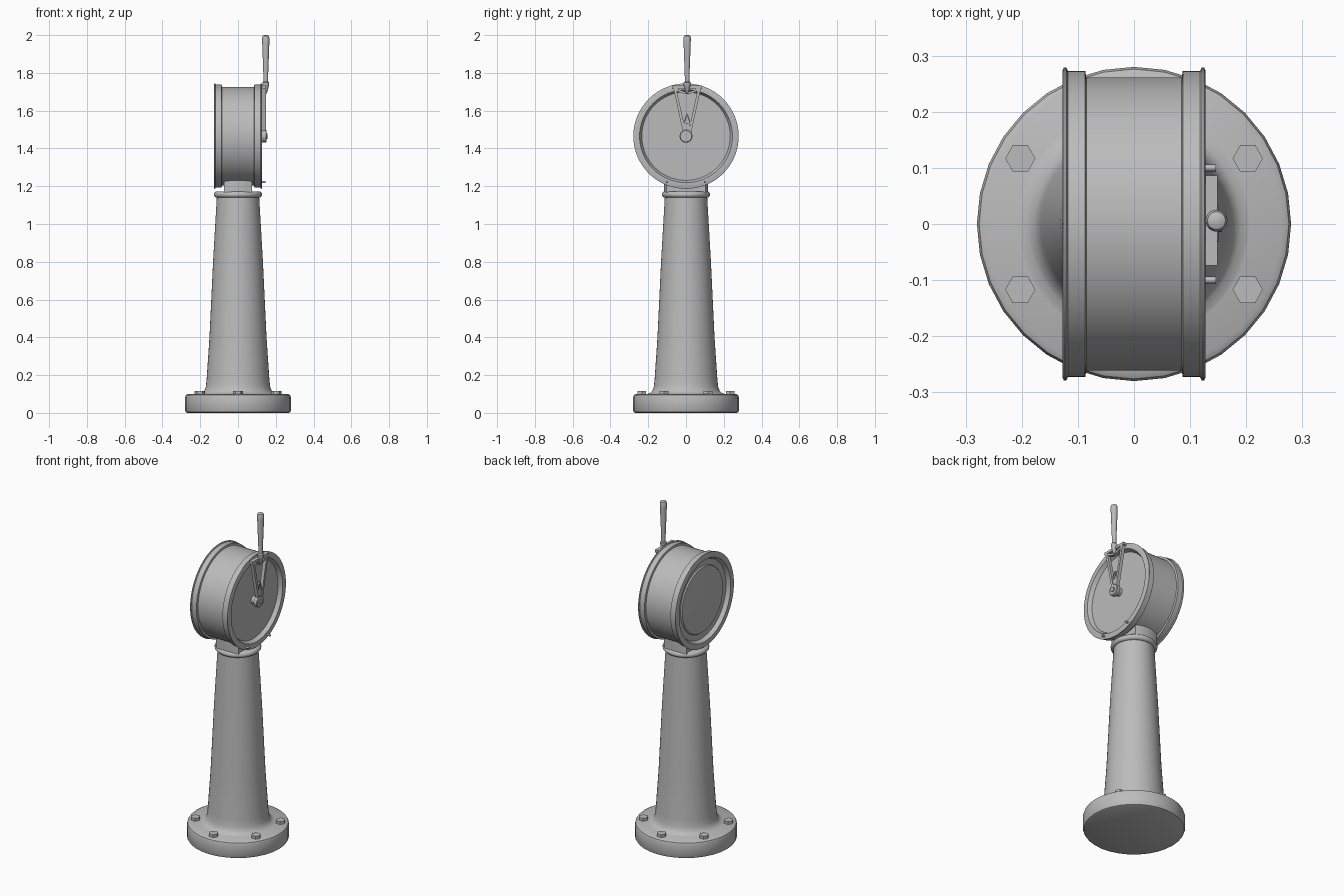
import bpy, bmesh
from math import pi, cos, sin, radians
from mathutils import Vector, Matrix

if "Cube" in bpy.data.objects:
    bpy.data.objects.remove(bpy.data.objects["Cube"])

grey = bpy.data.materials.new("painted grey")
grey.use_nodes = True
grey.diffuse_color = (0.5, 0.5, 0.5, 1)
grey.node_tree.nodes["Principled BSDF"].inputs["Base Color"].default_value = (0.5, 0.5, 0.5, 1)

TO_X = Matrix.Rotation(pi / 2, 4, 'Y')
DRUM_Z = 1.465
LEVER_X, LEVER_Y = 0.138, 0.006


def finish(name, bm, matrix=Matrix(), angle=35):
    bmesh.ops.remove_doubles(bm, verts=bm.verts, dist=1e-5)
    bmesh.ops.recalc_face_normals(bm, faces=bm.faces)
    bm.transform(matrix)
    mesh = bpy.data.meshes.new(name)
    bm.to_mesh(mesh)
    bm.free()
    mesh.materials.append(grey)
    obj = bpy.data.objects.new(name, mesh)
    bpy.context.collection.objects.link(obj)
    bpy.ops.object.select_all(action='DESELECT')
    obj.select_set(True)
    bpy.context.view_layer.objects.active = obj
    bpy.ops.object.shade_smooth_by_angle(angle=radians(angle))
    return obj


def lathe(name, profile, matrix=Matrix(), steps=32, angle=35):
    """Turn a list of (radius, height) points about the z axis."""
    bm = bmesh.new()
    verts = [bm.verts.new((r, 0, h)) for r, h in profile]
    edges = [bm.edges.new(pair) for pair in zip(verts, verts[1:])]
    bmesh.ops.spin(bm, geom=verts + edges, axis=(0, 0, 1), cent=(0, 0, 0),
                   angle=2 * pi, steps=steps, use_merge=True)
    return finish(name, bm, matrix, angle)


def prism(name, outline, depth, matrix=Matrix()):
    """Extrude a flat outline along z."""
    bm = bmesh.new()
    face = bm.faces.new([bm.verts.new((u, v, 0)) for u, v in outline])
    new = bmesh.ops.extrude_face_region(bm, geom=[face])["geom"]
    bmesh.ops.translate(bm, vec=(0, 0, depth),
                        verts=[g for g in new if isinstance(g, bmesh.types.BMVert)])
    return finish(name, bm, matrix, 30)


def bar(name, start, end, width, thick):
    """Flat bar between two (y, z) points on the lever."""
    a, b = (Vector((LEVER_X, LEVER_Y + y, z)) for y, z in (start, end))
    d = b - a
    bm = bmesh.new()
    bmesh.ops.create_cube(bm, size=1)
    bm.transform(Matrix.Diagonal((thick, width, d.length, 1)))
    turn = d.to_track_quat('Z', 'X').to_matrix().to_4x4()
    if abs(turn.col[0].x) < 0.5:
        turn = turn @ Matrix.Rotation(pi / 2, 4, 'Z')
    return finish(name, bm, Matrix.Translation((a + b) / 2) @ turn)


# Base flange with rounded edges
lathe("base_flange", [(0, 0), (0.268, 0), (0.276, 0.004), (0.28, 0.012), (0.28, 0.083),
                      (0.276, 0.094), (0.265, 0.1), (0, 0.1)])

# Tapered column with flared foot
lathe("column", [(0.205, 0.1), (0.19, 0.105), (0.178, 0.117), (0.17, 0.14), (0.166, 0.18),
                 (0.151, 0.4), (0.132, 0.8), (0.112, 1.145), (0, 1.145)], steps=48)

# Rounded collar at the top of the column
bead = [(0.11 + 0.018 * cos(t * pi / 8), 1.156 + 0.017 * sin(t * pi / 8)) for t in range(-4, 5)]
lathe("collar", [(0, bead[0][1])] + bead + [(0, bead[-1][1])], steps=48)

# Hexagonal bolts around the base
hexagon = [(0.027 * cos(i * pi / 3), 0.027 * sin(i * pi / 3)) for i in range(6)]
for i in range(6):
    a = radians(30 + 60 * i)
    prism(f"base_bolt_{i + 1}", hexagon, 0.02,
          Matrix.Translation((0.234 * cos(a), 0.234 * sin(a), 0.097)))

# Neck: flat sides with bowed ends, running up into the drum
bow = [(0.075 * s / 4, 0.116 - 0.014 * (s / 4) ** 2) for s in range(-4, 5)]
prism("neck", bow + [(-x, -y) for x, y in bow], 0.12, Matrix.Translation((0, 0, 1.165)))

# Drum lying on the x axis, with stepped rims and recessed faces
dial_half = [(0, 0.104), (0.234, 0.104), (0.246, 0.127), (0.274, 0.127), (0.279, 0.125),
             (0.279, 0.121), (0.273, 0.118), (0.273, 0.087), (0.261, 0.085)]
back_half = [(r, -h) for r, h in reversed(dial_half)]
drum_at = Matrix.Translation((0, 0, DRUM_Z)) @ TO_X
lathe("drum", dial_half + back_half, drum_at, 64, 25)

# Stepped cover on the plain back of the drum
lathe("back_cover", [(0, -0.115), (0.115, -0.115), (0.13, -0.111), (0.195, -0.111),
                     (0.2, -0.104)], drum_at, 64, 20)

# Stop pins low on the dial rim
for side, y in (("left", 0.1), ("right", -0.1)):
    lathe(f"stop_pin_{side}", [(0, 0.11), (0.006, 0.11), (0.006, 0.146), (0, 0.146)],
          Matrix.Translation((0, y, 1.222)) @ TO_X, 12)

# Lever hub with a central screw
hub_at = Matrix.Translation((0, 0, DRUM_Z)) @ TO_X
lathe("lever_hub", [(0, 0.1), (0.024, 0.1), (0.024, 0.128), (0.034, 0.128), (0.034, 0.147),
                    (0.03, 0.151), (0.014, 0.151), (0.014, 0.157), (0, 0.157)], hub_at, 32)

# V-shaped lever frame: two arms, crosspiece, stem and pointer
for side, s in (("left", 1), ("right", -1)):
    bar(f"lever_arm_{side}", (s * 0.014, 1.485), (s * 0.066, 1.722), 0.015, 0.02)
    bar(f"lever_brace_{side}", (s * 0.062, 1.712), (s * 0.006, 1.692), 0.012, 0.018)
    bar(f"pointer_side_{side}", (s * 0.018, 1.53), (0, 1.583), 0.006, 0.01)
bar("lever_crosspiece", (-0.08, 1.724), (0.08, 1.724), 0.016, 0.021)
bar("pointer_base", (-0.022, 1.53), (0.022, 1.53), 0.008, 0.012)
bar("pointer_stem", (0, 1.48), (0, 1.53), 0.026, 0.012)

# Tapered handle rising from a pointed socket
lathe("handle", [(0, 1.685), (0.009, 1.7), (0.016, 1.73), (0.018, 1.736), (0.018, 1.75),
                 (0.012, 1.755), (0.013, 1.8), (0.019, 1.96), (0.0195, 1.985),
                 (0.016, 1.996), (0.008, 2.0), (0, 2.0)],
      Matrix.Translation((0.147, LEVER_Y, 0)), 24)
